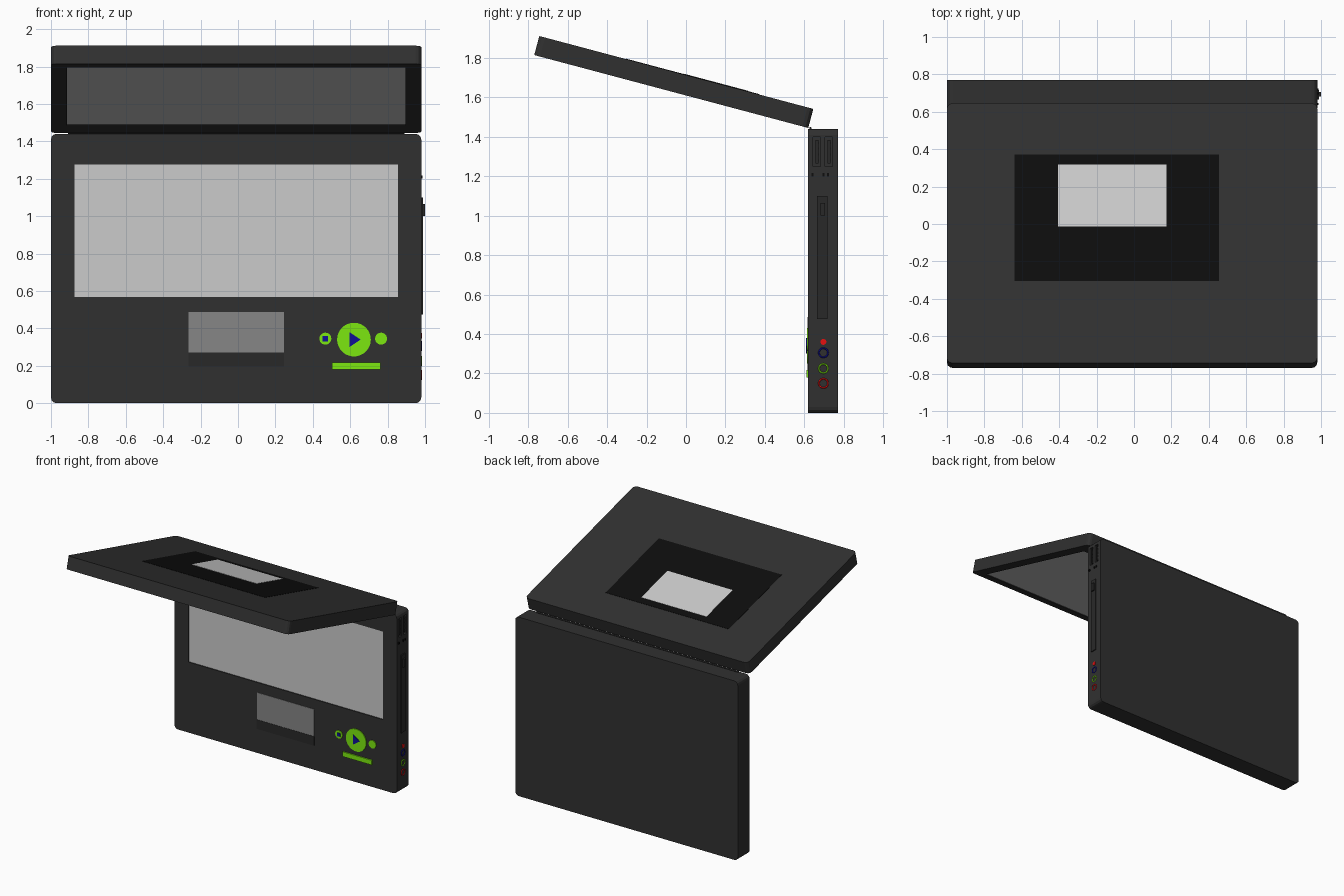
import bpy, bmesh, math
from mathutils import Matrix, Vector

if "Cube" in bpy.data.objects:
    bpy.data.objects.remove(bpy.data.objects["Cube"], do_unlink=True)


def material(name, r, g, b):
    m = bpy.data.materials.new(name)
    m.use_nodes = True
    m.diffuse_color = (r, g, b, 1)
    shader = m.node_tree.nodes["Principled BSDF"]
    shader.inputs["Base Color"].default_value = (r, g, b, 1)
    shader.inputs["Roughness"].default_value = 0.6
    return m


CASE = material("case", 0.03, 0.03, 0.03)
TRIM = material("trim", 0.022, 0.022, 0.022)
BLACK = material("black", 0.004, 0.004, 0.004)
LIGHT = material("light_grey", 0.55, 0.55, 0.55)
PAD = material("pad_grey", 0.24, 0.24, 0.24)
GREEN = material("green", 0.2, 0.8, 0.005)
BLUE = material("blue", 0.005, 0.005, 0.3)
RED = material("red", 0.8, 0.005, 0.005)


def finish(name, bm, mat, matrix=None):
    mesh = bpy.data.meshes.new(name)
    bm.normal_update()
    bm.to_mesh(mesh)
    bm.free()
    obj = bpy.data.objects.new(name, mesh)
    bpy.context.collection.objects.link(obj)
    if mat:
        mesh.materials.append(mat)
    if matrix:
        obj.matrix_world = matrix
    return obj


def box(name, x, y, z, mat, matrix=None, round_axis=None, radius=0.03):
    """Box from three (low, high) ranges; edges along round_axis are rounded."""
    bm = bmesh.new()
    bmesh.ops.create_cube(bm, size=1)
    for v in bm.verts:
        v.co = Vector([(lo + hi) / 2 + c * (hi - lo)
                       for c, (lo, hi) in zip(v.co, (x, y, z))])
    if round_axis is not None:
        edges = [e for e in bm.edges
                 if abs((e.verts[0].co - e.verts[1].co).normalized()[round_axis]) > 0.9]
        bmesh.ops.bevel(bm, geom=edges, offset=radius, segments=3,
                        profile=0.5, affect='EDGES')
    return finish(name, bm, mat, matrix)


def disc(name, center, radius, depth, axis, mat, sides=32):
    bm = bmesh.new()
    bmesh.ops.create_cone(bm, cap_ends=True, segments=sides, radius1=radius,
                          radius2=radius, depth=depth)
    turn = Matrix.Rotation(math.pi / 2, 4, 'X' if axis == 'Y' else 'Y')
    bm.transform(Matrix.Translation(center) @ turn)
    return finish(name, bm, mat)


def recess(target, name, x, y, z, matrix=None):
    """Cut a box-shaped pocket out of the target."""
    cutter = box(name, x, y, z, None, matrix)
    cutter.hide_render = True
    mod = target.modifiers.new(name, 'BOOLEAN')
    mod.operation = 'DIFFERENCE'
    mod.solver = 'EXACT'
    mod.object = cutter
    bpy.context.view_layer.objects.active = target
    bpy.ops.object.modifier_apply(modifier=name)
    bpy.data.objects.remove(cutter, do_unlink=True)


# Base, standing upright with the keyboard facing front
FRONT, SIDE = 0.62, 0.98
base = box("base", (-1, SIDE), (FRONT, 0.77), (0, 1.44), CASE, round_axis=1)
keys_x, keys_z = (-0.875, 0.855), (0.567, 1.275)
recess(base, "keyboard_pocket", keys_x, (FRONT - 0.1, FRONT + 0.012), keys_z)
box("keyboard", keys_x, (FRONT + 0.008, FRONT + 0.02), keys_z, LIGHT)

# Touchpad and its button strip
box("touchpad", (-0.265, 0.245), (FRONT - 0.003, FRONT + 0.01), (0.27, 0.487), PAD)
box("touchpad_buttons", (-0.265, 0.245), (FRONT - 0.005, FRONT + 0.01), (0.195, 0.27), TRIM)

# Media controls
disc("play_button", (0.62, FRONT, 0.34), 0.09, 0.012, 'Y', GREEN, 48)
disc("stop_button", (0.467, FRONT, 0.345), 0.032, 0.012, 'Y', GREEN)
disc("record_button", (0.765, FRONT, 0.345), 0.032, 0.012, 'Y', GREEN)
box("stop_symbol", (0.453, 0.481), (FRONT - 0.01, FRONT), (0.331, 0.359), BLUE)
box("volume_bar", (0.503, 0.762), (FRONT - 0.01, FRONT + 0.005), (0.18, 0.218), GREEN)

bm = bmesh.new()
tri = bm.faces.new([bm.verts.new((x, FRONT - 0.011, z))
                    for x, z in ((0.595, 0.3), (0.655, 0.34), (0.595, 0.38))])
ext = bmesh.ops.extrude_face_region(bm, geom=[tri])
bmesh.ops.translate(bm, vec=(0, 0.01, 0),
                    verts=[g for g in ext["geom"] if isinstance(g, bmesh.types.BMVert)])
bmesh.ops.recalc_face_normals(bm, faces=bm.faces)
finish("play_symbol", bm, BLUE)

# Disc drive on the left side
box("drive_door", (SIDE - 0.01, SIDE + 0.008), (0.665, 0.717), (0.475, 1.1), TRIM)
box("drive_eject", (SIDE, 1.0), (0.682, 0.706), (1.0, 1.065), TRIM)

# Indicator and audio sockets
disc("power_light", (SIDE, 0.697, 0.36), 0.015, 0.01, 'X', RED)
for name, z, mat in (("blue", 0.305, BLUE), ("green", 0.225, GREEN), ("red", 0.15, RED)):
    bpy.ops.mesh.primitive_torus_add(
        major_radius=0.023, minor_radius=0.004, major_segments=32, minor_segments=8,
        location=(SIDE + 0.001, 0.697, z), rotation=(0, math.pi / 2, 0))
    ring = bpy.context.object
    ring.name = name + "_socket"
    ring.data.materials.append(mat)
    bpy.ops.object.shade_smooth()

# Data ports with tongues and contacts
for i, y in enumerate((0.663, 0.724)):
    span, height = (y - 0.018, y + 0.018), (1.25, 1.4)
    recess(base, "port_pocket", (SIDE - 0.03, SIDE + 0.1), span, height)
    box(f"port_tongue_{i}", (SIDE - 0.035, SIDE - 0.003),
        (y - 0.006, y + 0.008), (1.265, 1.385), TRIM)
    for k in range(4):
        z = 1.28 + k * 0.03
        box(f"port_contact_{i}_{k}", (SIDE - 0.02, SIDE - 0.002),
            (y + 0.006, y + 0.01), (z - 0.005, z + 0.005), BLACK)
for i, y in enumerate((0.642, 0.697, 0.72)):
    box(f"side_switch_{i}", (SIDE - 0.01, SIDE + 0.007),
        (y - 0.005, y + 0.005), (1.2, 1.216), BLACK)

# Lid, hinged on the top front edge; local -y runs away from the hinge
LID = Matrix.Translation((0, 0.62, 1.445)) @ Matrix.Rotation(math.radians(-14.9), 4, 'X')
lid = box("lid", (-1, SIDE), (-1.438, 0), (0, 0.1), CASE, LID, round_axis=2)
screen_x, screen_y = (-0.915, 0.895), (-1.36, -0.155)
recess(lid, "screen_pocket", screen_x, screen_y, (-0.1, 0.008), LID)
box("screen", screen_x, screen_y, (0.005, 0.02), LIGHT, LID)
box("lid_panel", (-0.64, 0.455), (-0.983, -0.285), (0.09, 0.102), BLACK, LID)
box("lid_plate", (-0.405, 0.175), (-0.683, -0.34), (0.095, 0.104), LIGHT, LID)

# Hinge barrel tucked into the seam
disc("hinge", (-0.01, 0.631, 1.444), 0.006, 1.8, 'X', TRIM, 12)
